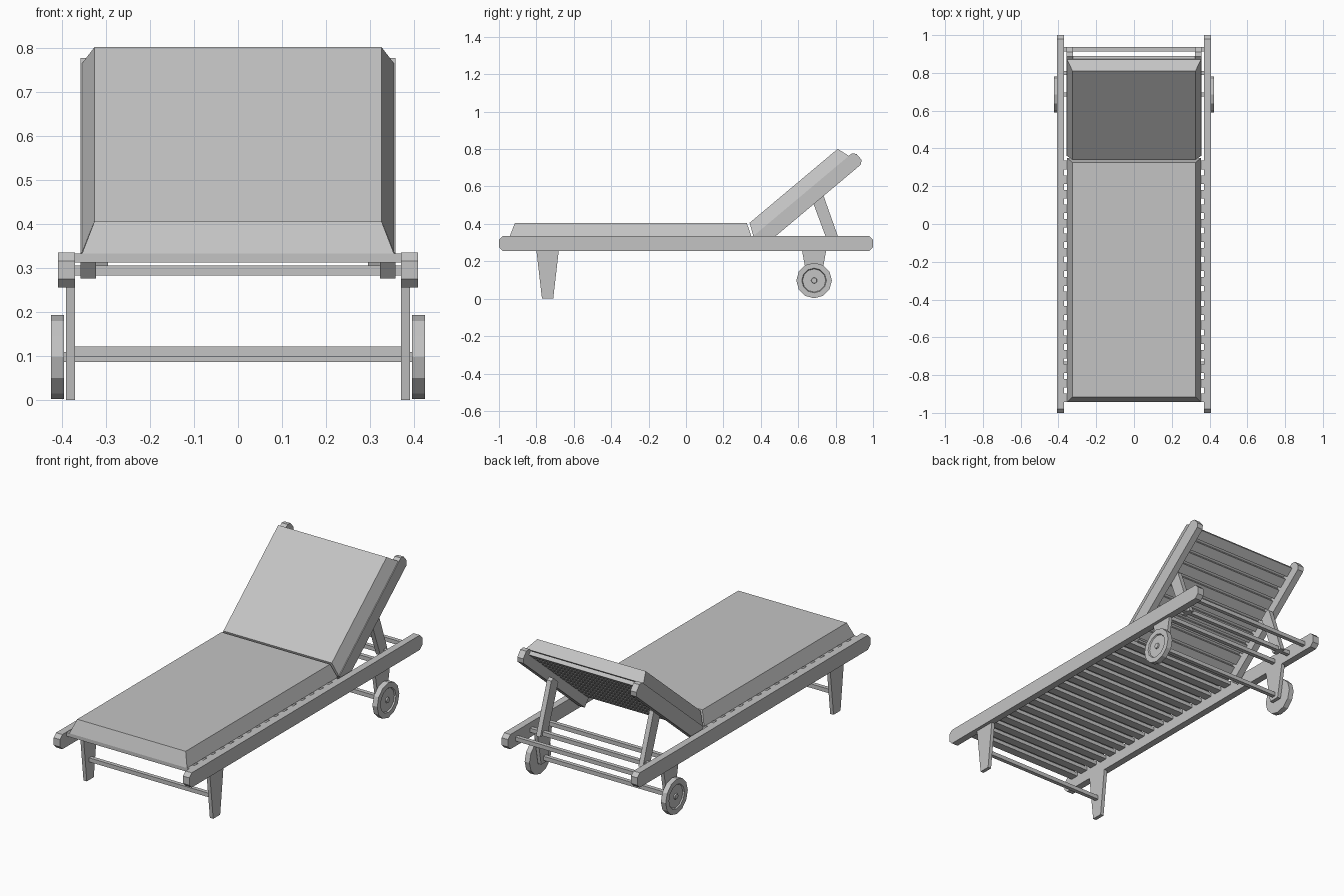
import bpy, bmesh, math
from mathutils import Vector

cube = bpy.data.objects.get("Cube")
if cube:
    bpy.data.objects.remove(cube, do_unlink=True)

GREY = (0.55, 0.55, 0.55, 1)
mat = bpy.data.materials.new("plain grey")
mat.use_nodes = True
mat.diffuse_color = GREY
mat.node_tree.nodes["Principled BSDF"].inputs["Base Color"].default_value = GREY


def finish(name, bm):
    bmesh.ops.recalc_face_normals(bm, faces=bm.faces)
    mesh = bpy.data.meshes.new(name)
    bm.to_mesh(mesh)
    bm.free()
    mesh.materials.append(mat)
    obj = bpy.data.objects.new(name, mesh)
    bpy.context.collection.objects.link(obj)
    return obj


def loft(name, first, second):
    """Solid between two matching loops of points."""
    bm = bmesh.new()
    a = [bm.verts.new(p) for p in first]
    b = [bm.verts.new(p) for p in second]
    bm.faces.new(a)
    bm.faces.new(b[::-1])
    n = len(a)
    for i in range(n):
        j = (i + 1) % n
        bm.faces.new((a[j], a[i], b[i], b[j]))
    return finish(name, bm)


def prism(name, profile, x0, x1):
    """Extrude a (y, z) profile from x0 to x1."""
    return loft(name, [(x0, y, z) for y, z in profile],
                [(x1, y, z) for y, z in profile])


def pair(name, profile, x0, x1):
    prism("left_" + name, profile, x0, x1)
    prism("right_" + name, profile, -x1, -x0)


def rect(a0, a1, b0, b1):
    return [(a0, b0), (a1, b0), (a1, b1), (a0, b1)]


def chamfered(a0, a1, b0, b1, c, start=True):
    """Rectangle with cut corners at the far end, and optionally the near end."""
    near = ([(a0, b1 - c), (a0, b0 + c), (a0 + c, b0)] if start
            else [(a0, b0)])
    far = [(a1 - c, b0), (a1, b0 + c), (a1, b1 - c), (a1 - c, b1)]
    return near + far + ([(a0 + c, b1)] if start else [(a0, b1)])


# Backrest plane: u runs up the slope, n points out of the cushion
TILT = math.radians(40)


def tilted(points):
    c, s = math.cos(TILT), math.sin(TILT)
    return [(0.36 + u * c - n * s, 0.335 + u * s + n * c) for u, n in points]


def crossbar(name, y, z, half, size=0.011):
    prism(name, rect(y - size, y + size, z - size, z + size), -half, half)


# Side rails and legs
pair("side_rail", chamfered(-1, 1, 0.255, 0.335, 0.02), 0.37, 0.408)
pair("front_leg", [(-0.77, 0), (-0.71, 0), (-0.68, 0.26), (-0.80, 0.26)],
     0.37, 0.39)
pair("wheel_bracket", [(0.655, 0.07), (0.715, 0.07), (0.75, 0.26), (0.62, 0.26)],
     0.37, 0.39)
crossbar("front_leg_bar", -0.74, 0.11, 0.372)
crossbar("wheel_axle", 0.685, 0.0975, 0.4)
crossbar("rear_bar", 0.925, 0.294, 0.372)
crossbar("middle_bar", 0.685, 0.294, 0.372)
crossbar("prop_bar", 0.80, 0.294, 0.372)

# Seat slats
for i in range(17):
    y = -0.92 + i * 0.077
    prism(f"seat_slat_{i + 1}", rect(y - 0.023, y + 0.023, 0.312, 0.332),
          -0.372, 0.372)

# Backrest frame, slats and props
pair("backrest_rail", tilted(chamfered(0, 0.705, -0.077, 0, 0.018, False)),
     0.322, 0.358)
for i in range(10):
    u = 0.04 + i * 0.067
    prism(f"backrest_slat_{i + 1}",
          tilted(rect(u - 0.026, u + 0.026, -0.025, -0.003)), -0.324, 0.324)
pair("backrest_prop", [(0.765, 0.283), (0.83, 0.283), (0.735, 0.552),
                       (0.715, 0.56), (0.675, 0.525)], 0.295, 0.321)


# Cushions with sloping sides
def cushion(name, base, top):
    half_base, half_top = 0.354, 0.326
    ring = lambda ends, h: [(-h, *ends[0]), (h, *ends[0]),
                            (h, *ends[1]), (-h, *ends[1])]
    loft(name, ring(base, half_base), ring(top, half_top))


cushion("seat_cushion", [(-0.943, 0.332), (0.35, 0.332)],
        [(-0.915, 0.405), (0.325, 0.405)])
cushion("backrest_cushion", tilted([(0.0, 0.0), (0.667, 0.0)]),
        tilted([(0.03, 0.067), (0.645, 0.067)]))


# Wheels: spun section with rim, recessed disc and hub
def wheel(name, side):
    section = [(0.395, 0), (0.395, 0.095), (0.424, 0.095), (0.424, 0.066),
               (0.417, 0.062), (0.417, 0.016), (0.424, 0.014), (0.424, 0)]
    bm = bmesh.new()
    vs = [bm.verts.new((side * x, 0.685, 0.0975 + r)) for x, r in section]
    edges = [bm.edges.new(e) for e in zip(vs, vs[1:])]
    bmesh.ops.spin(bm, geom=vs + edges, cent=Vector((0, 0.685, 0.0975)),
                   axis=(1, 0, 0), angle=math.tau, steps=12)
    bmesh.ops.remove_doubles(bm, verts=bm.verts, dist=0.0005)
    finish(name, bm)


wheel("left_wheel", 1)
wheel("right_wheel", -1)
